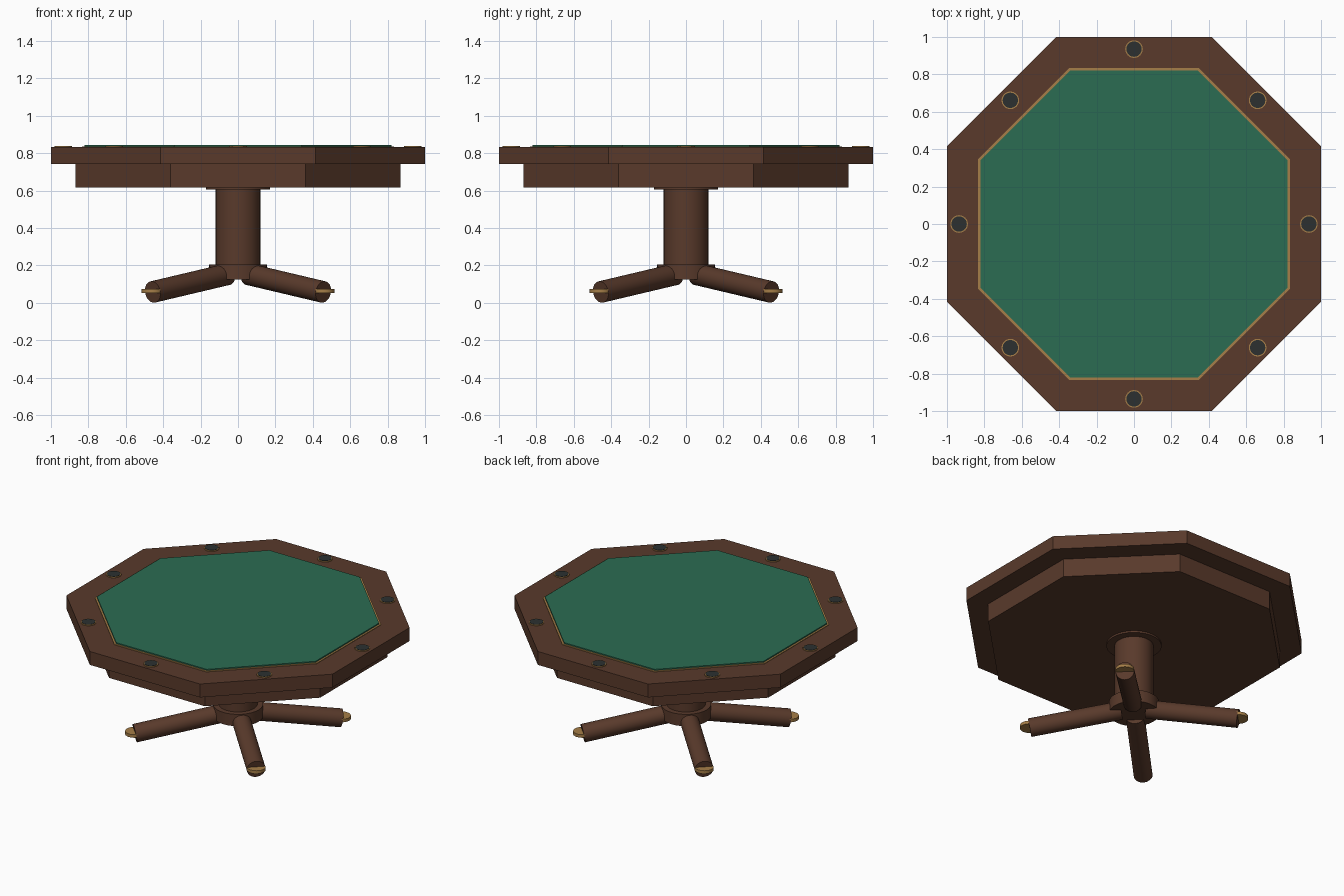
import bpy, math
from mathutils import Vector

if "Cube" in bpy.data.objects:
    bpy.data.objects.remove(bpy.data.objects["Cube"])


def mat(name, r, g, b):
    m = bpy.data.materials.new(name)
    m.diffuse_color = (r, g, b, 1)
    m.use_nodes = True
    m.node_tree.nodes["Principled BSDF"].inputs["Base Color"].default_value = m.diffuse_color
    return m


WOOD = mat("wood", 0.100, 0.042, 0.024)
FELT = mat("felt", 0.024, 0.150, 0.085)
BRASS = mat("brass", 0.380, 0.210, 0.065)
DARK = mat("dark_metal", 0.025, 0.030, 0.030)


def finish(name, material, smooth):
    ob = bpy.context.object
    ob.name = name
    ob.data.materials.append(material)
    if smooth:
        bpy.ops.object.shade_smooth_by_angle(angle=math.radians(35))
    return ob


def disc(name, r, z0, z1, material, x=0, y=0, sides=32):
    bpy.ops.mesh.primitive_cylinder_add(vertices=sides, radius=r, depth=z1 - z0,
                                        location=(x, y, (z0 + z1) / 2))
    return finish(name, material, True)


def octagon(name, apothem, z0, z1, material):
    bpy.ops.mesh.primitive_cylinder_add(vertices=8, radius=apothem / math.cos(math.pi / 8),
                                        depth=z1 - z0, location=(0, 0, (z0 + z1) / 2),
                                        rotation=(0, 0, math.pi / 8))
    return finish(name, material, False)


def rod(name, a, b, r, material):
    a, b = Vector(a), Vector(b)
    d = b - a
    bpy.ops.mesh.primitive_cylinder_add(vertices=32, radius=r, depth=d.length,
                                        location=(a + b) / 2,
                                        rotation=d.to_track_quat('Z', 'Y').to_euler())
    return finish(name, material, True)


# Octagonal top: apron, rail, brass trim and felt
octagon("apron", 0.87, 0.617, 0.745, WOOD)
octagon("rail", 1.0, 0.741, 0.832, WOOD)
octagon("brass_trim", 0.834, 0.80, 0.836, BRASS)
octagon("felt_surface", 0.822, 0.80, 0.844, FELT)

# Cup holders, one on each side of the rail
for i in range(8):
    t = i * math.pi / 4
    x, y = 0.935 * math.cos(t), 0.935 * math.sin(t)
    disc(f"cup_rim_{i}", 0.047, 0.81, 0.837, BRASS, x, y)
    disc(f"cup_well_{i}", 0.041, 0.81, 0.839, DARK, x, y)

# Pedestal
disc("column_collar", 0.17, 0.605, 0.625, WOOD)
disc("column", 0.12, 0.15, 0.62, WOOD)
disc("base_hub", 0.155, 0.125, 0.205, WOOD)

# Four sloping diagonal legs with brass foot discs
for i in range(4):
    t = math.pi / 4 + i * math.pi / 2
    c, s = math.cos(t), math.sin(t)
    rod(f"leg_{i}", (0.08 * c, 0.08 * s, 0.152), (0.645 * c, 0.645 * s, 0.0575), 0.058, WOOD)
    disc(f"foot_{i}", 0.057, 0.053, 0.074, BRASS, 0.648 * c, 0.648 * s)
